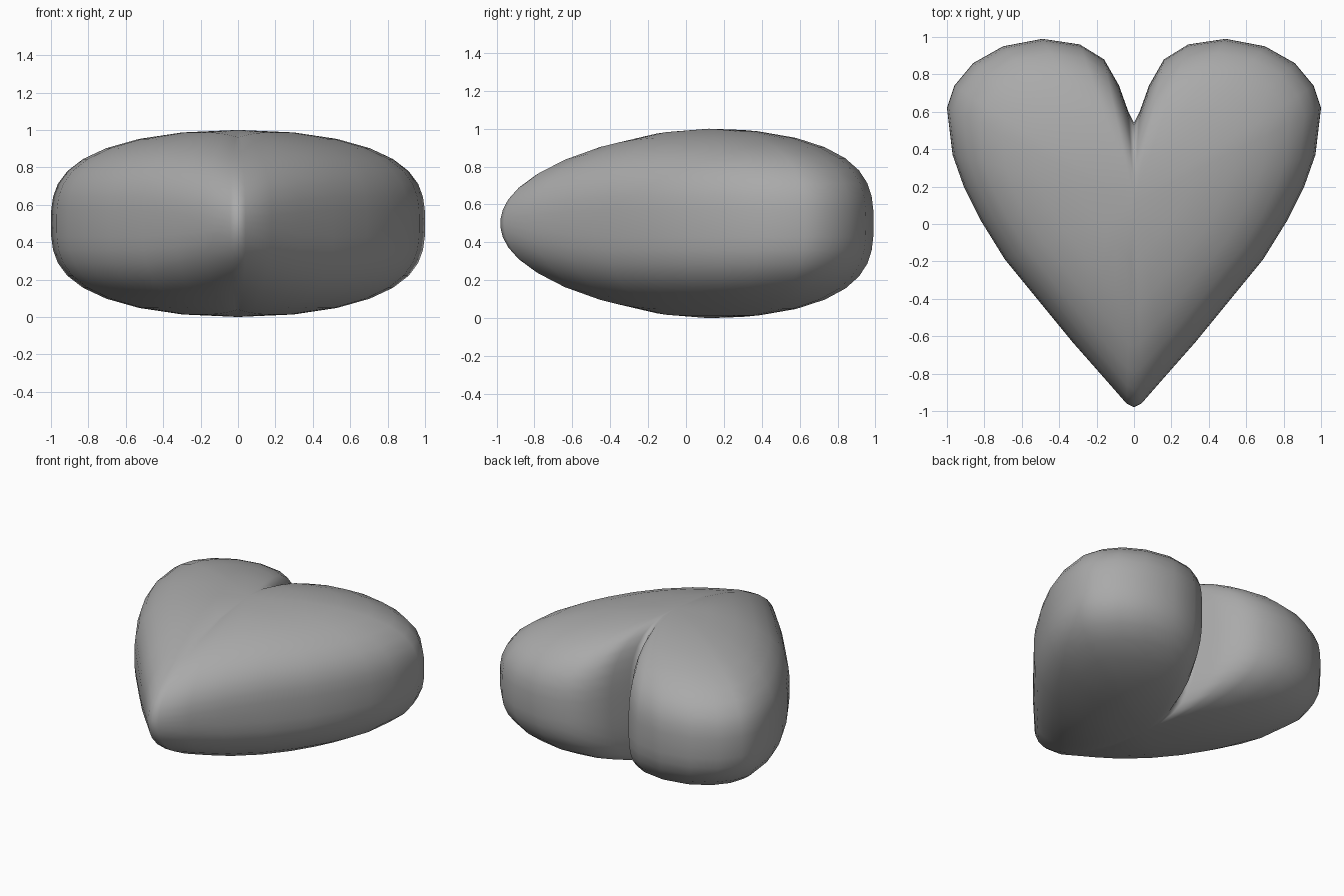
import bpy
import bmesh
from math import copysign

# Remove the default cube
cube = bpy.data.objects.get("Cube")
if cube:
    bpy.data.objects.remove(cube, do_unlink=True)

# Left half of the heart outline, from the front tip round to the rear notch
half = [(0, -.98), (.04, -.96), (.18, -.8), (.33, -.63), (.51, -.41),
        (.69, -.19), (.82, .02), (.91, .2), (.97, .37), (1, .62), (.96, .74),
        (.86, .86), (.7, .95), (.49, .99), (.29, .96), (.16, .88),
        (.08, .74), (.03, .6), (0, .54)]
outline = half + [(-x, y) for x, y in reversed(half[1:-1])]
CENTRE_Y, MID_Z, STEPS = .12, .5, 9


def thickness(x, y, s):
    """Pillow profile: full at the middle, rounded at the rim, slimmer at the tip."""
    tip = max(0, 1 - abs(x) / .45) if y < 0 else 0
    notch = max(0, 1 - abs(x) / .2) if y > 0 else 0
    power = 2.1 - .6 * tip + .9 * notch
    return MID_Z * max(0, 1 - s ** power) ** (1 / (3 - .9 * tip))


# Heart body: rings from the top pole, over the rim, to the bottom pole
bm = bmesh.new()
rings = []
for k in range(1, 2 * STEPS):
    u = 1 - k / STEPS
    s = 1 - abs(u) ** 3
    rings.append([bm.verts.new((x * s, CENTRE_Y + (y - CENTRE_Y) * s,
                                MID_Z + copysign(thickness(x, y, s), u)))
                  for x, y in outline])
top = bm.verts.new((0, CENTRE_Y, 2 * MID_Z))
bottom = bm.verts.new((0, CENTRE_Y, 0))
count = len(outline)
for i in range(count):
    j = (i + 1) % count
    bm.faces.new((top, rings[0][i], rings[0][j]))
    bm.faces.new((bottom, rings[-1][j], rings[-1][i]))
    for a, b in zip(rings, rings[1:]):
        bm.faces.new((a[i], b[i], b[j], a[j]))
bmesh.ops.recalc_face_normals(bm, faces=bm.faces[:])
for face in bm.faces:
    face.smooth = True

mesh = bpy.data.meshes.new("heart_body")
bm.to_mesh(mesh)
bm.free()
heart = bpy.data.objects.new("heart_body", mesh)
bpy.context.collection.objects.link(heart)

# Plain grey material
grey = bpy.data.materials.new("plain_grey")
grey.use_nodes = True
colour = (.4, .4, .4, 1)
grey.diffuse_color = colour
for node in grey.node_tree.nodes:
    if node.type == 'BSDF_PRINCIPLED':
        node.inputs["Base Color"].default_value = colour
mesh.materials.append(grey)
